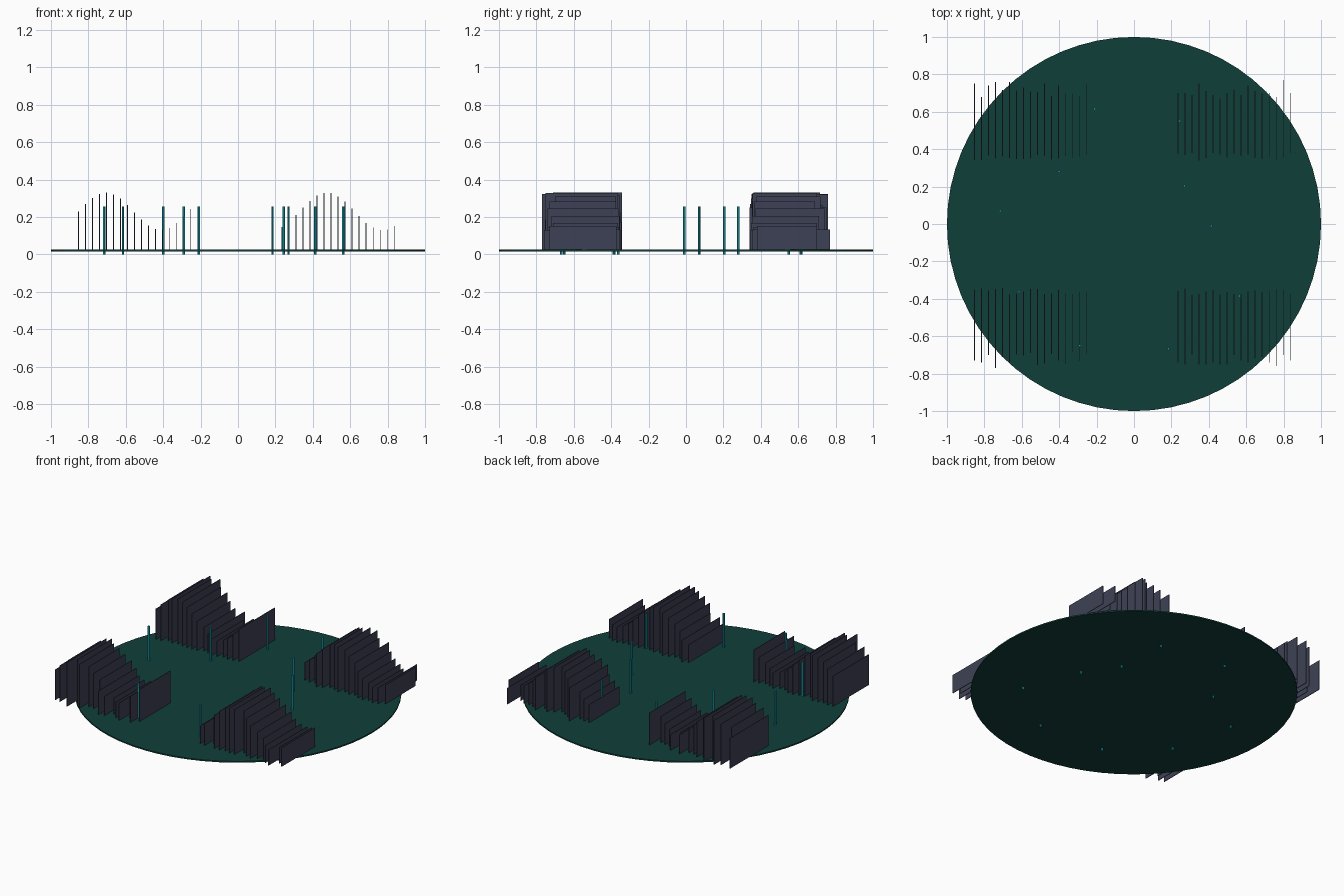
import bpy, bmesh, math, random
from mathutils import Matrix, Vector

random.seed(4)

default = bpy.data.objects.get("Cube")
if default:
    bpy.data.objects.remove(default, do_unlink=True)


def make_material(name, colour):
    mat = bpy.data.materials.new(name)
    mat.use_nodes = True
    rgba = (*colour, 1.0)
    mat.diffuse_color = rgba
    mat.node_tree.nodes["Principled BSDF"].inputs["Base Color"].default_value = rgba
    return mat


def make_object(name, bm, mat):
    mesh = bpy.data.meshes.new(name)
    bm.to_mesh(mesh)
    bm.free()
    mesh.materials.append(mat)
    obj = bpy.data.objects.new(name, mesh)
    bpy.context.collection.objects.link(obj)
    return obj


def add_cylinder(bm, x, y, bottom, top, radius, sides):
    bmesh.ops.create_cone(
        bm, cap_ends=True, segments=sides, radius1=radius, radius2=radius,
        depth=top - bottom,
        matrix=Matrix.Translation((x, y, (bottom + top) / 2)))


def add_box(bm, low, high):
    low, high = Vector(low), Vector(high)
    place = Matrix.Translation((low + high) / 2)
    bmesh.ops.create_cube(bm, size=1, matrix=place @ Matrix.Diagonal((high - low).to_4d()))


green = make_material("dark green", (0.005, 0.049, 0.041))
slate = make_material("slate grey", (0.048, 0.053, 0.089))
teal = make_material("bright teal", (0.008, 0.36, 0.43))

# Round ground plate
DISC_TOP = 0.025
bm = bmesh.new()
add_cylinder(bm, 0, 0, 0.016, DISC_TOP, 1.0, 64)
make_object("ground_disc", bm, green)

# Slim posts that pass through the plate
posts = [(-.21, .615), (.245, .55), (-.4, .28), (.27, .205), (-.715, .07),
         (.413, -.01), (-.615, -.363), (.563, -.385), (-.29, -.65), (.185, -.667)]
bm = bmesh.new()
for x, y in posts:
    add_cylinder(bm, x, y, 0, 0.255, 0.007, 6)
make_object("posts", bm, teal)

# Four groups of upright slats whose tops follow a wave
SLATS, SPACING, HALF_THICK = 17, 0.0375, 0.002
# Outer ends of the slats, in hundredths; the rest vary at random
outer_ends = {
    "back_right": [75, 68, 74, 76],
    "front_right": [73, 74, 70, 77],
    "back_left": [70, 70, 69, 75, 71, 69, 67, 70, 72, 69, 74, 71, 70, 70, 68, 77, 70],
    "front_left": [74, 75, 70, 75, 75, 74, 75, 75, 70, 73, 74, 72, 71, 74, 76, 70, 73],
}


def slat_group(name, start_x, side, phase):
    bm = bmesh.new()
    known = outer_ends[name]
    for i in range(SLATS):
        x = start_x + i * SPACING
        top = 0.23 + 0.1 * math.sin(0.4 * i + phase)
        inner = random.uniform(0.34, 0.38)
        outer = known[i] / 100 if i < len(known) else random.uniform(0.68, 0.76)
        y_low, y_high = sorted((side * inner, side * outer))
        add_box(bm, (x - HALF_THICK, y_low, DISC_TOP), (x + HALF_THICK, y_high, top))
    make_object(name + "_slats", bm, slate)


for end, side in (("front", -1), ("back", 1)):
    slat_group(end + "_right", -0.853, side, 0.0)
    slat_group(end + "_left", 0.235, side, -1.0)
